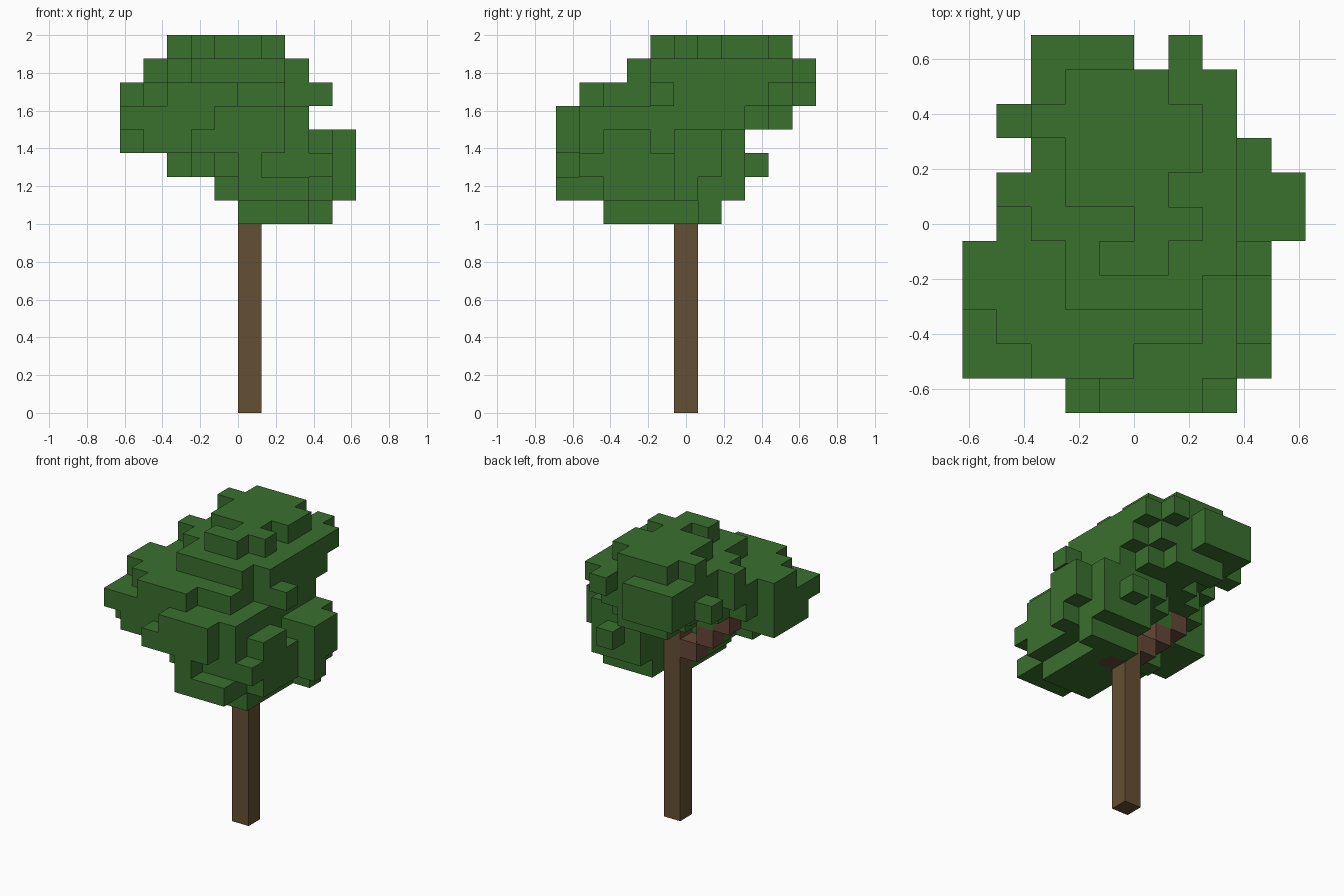
import bpy
import bmesh
from mathutils import Vector

if "Cube" in bpy.data.objects:
    bpy.data.objects.remove(bpy.data.objects["Cube"], do_unlink=True)

UNIT = 1 / 8                              # edge length of one block
ORIGIN = Vector((-5 * UNIT, -5.5 * UNIT, 0))
TRUNK_HEIGHT = 8                          # blocks below the crown
SIDES = [Vector(d) for d in ((1, 0, 0), (-1, 0, 0), (0, 1, 0),
                             (0, -1, 0), (0, 0, 1), (0, 0, -1))]


def make_material(name, color):
    mat = bpy.data.materials.new(name)
    mat.use_nodes = True
    mat.diffuse_color = color
    mat.node_tree.nodes["Principled BSDF"].inputs["Base Color"].default_value = color
    return mat


def build_blocks(name, cells, material):
    """Skin a set of grid cells, leaving out the faces between neighbours."""
    bm = bmesh.new()
    for cell in cells:
        center = Vector(cell) + Vector((0.5, 0.5, 0.5))
        for side in SIDES:
            if tuple(int(c) for c in Vector(cell) + side) in cells:
                continue
            u = Vector((side.y, side.z, side.x))
            v = side.cross(u)
            corners = [center + (side + a * u + b * v) / 2
                       for a, b in ((-1, -1), (1, -1), (1, 1), (-1, 1))]
            bm.faces.new([bm.verts.new(ORIGIN + c * UNIT) for c in corners])
    bmesh.ops.remove_doubles(bm, verts=bm.verts, dist=UNIT / 100)
    mesh = bpy.data.meshes.new(name)
    bm.to_mesh(mesh)
    bm.free()
    mesh.materials.append(material)
    obj = bpy.data.objects.new(name, mesh)
    bpy.context.collection.objects.link(obj)
    return obj


leaf_green = make_material("leaf green", (0.042, 0.162, 0.027, 1))
bark_brown = make_material("bark brown", (0.130, 0.080, 0.033, 1))
branch_brown = make_material("branch brown", (0.133, 0.063, 0.038, 1))

# Trunk and the stepped branches that carry the crown
trunk = {(5, 5, z) for z in range(TRUNK_HEIGHT + 3)}
branches = {(5 - step, 5, TRUNK_HEIGHT + step) for step in (1, 2, 3)}
branches.add((6, 5, TRUNK_HEIGHT))

# Crown, layer by layer: each row runs left to right, rows go front to back
crown = set()


def crown_layer(level, first_row, *rows):
    for y, (start, end) in enumerate(rows, first_row):
        for x in range(start, end + 1):
            crown.add((x, y, TRUNK_HEIGHT + level))


crown_layer(0, 2, (5, 7), (5, 7), (5, 7), (6, 7), (6, 8))
crown_layer(1, 0, (5, 7), (5, 7), (5, 8), (4, 8), (4, 8), (6, 9), (6, 8), (6, 8))
crown_layer(2, 0, (5, 5), (4, 8), (3, 8), (2, 8), (3, 8), (5, 9), (6, 9), (6, 8), (7, 7))
crown_layer(3, 0, (3, 6), (1, 7), (0, 8), (0, 8), (0, 7), (3, 9), (4, 9), (5, 8))
crown_layer(4, 0, (4, 6), (0, 7), (0, 7), (0, 7), (0, 7), (1, 7), (2, 7), (3, 7), (4, 6), (3, 5))
crown_layer(5, 1, (2, 4), (1, 6), (0, 6), (0, 8), (1, 7), (1, 7), (2, 7), (1, 7), (2, 6), (2, 4))
crown_layer(6, 3, (3, 6), (3, 7), (2, 7), (1, 7), (2, 7), (2, 7), (2, 7), (2, 4))
crown_layer(6, 10, (6, 6))                # lone tuft at the back
crown_layer(7, 4, (4, 5), (5, 6), (3, 5), (3, 6), (2, 6), (3, 5))

build_blocks("trunk", trunk, bark_brown)
build_blocks("branches", branches, branch_brown)
build_blocks("crown", crown - trunk - branches, leaf_green)
